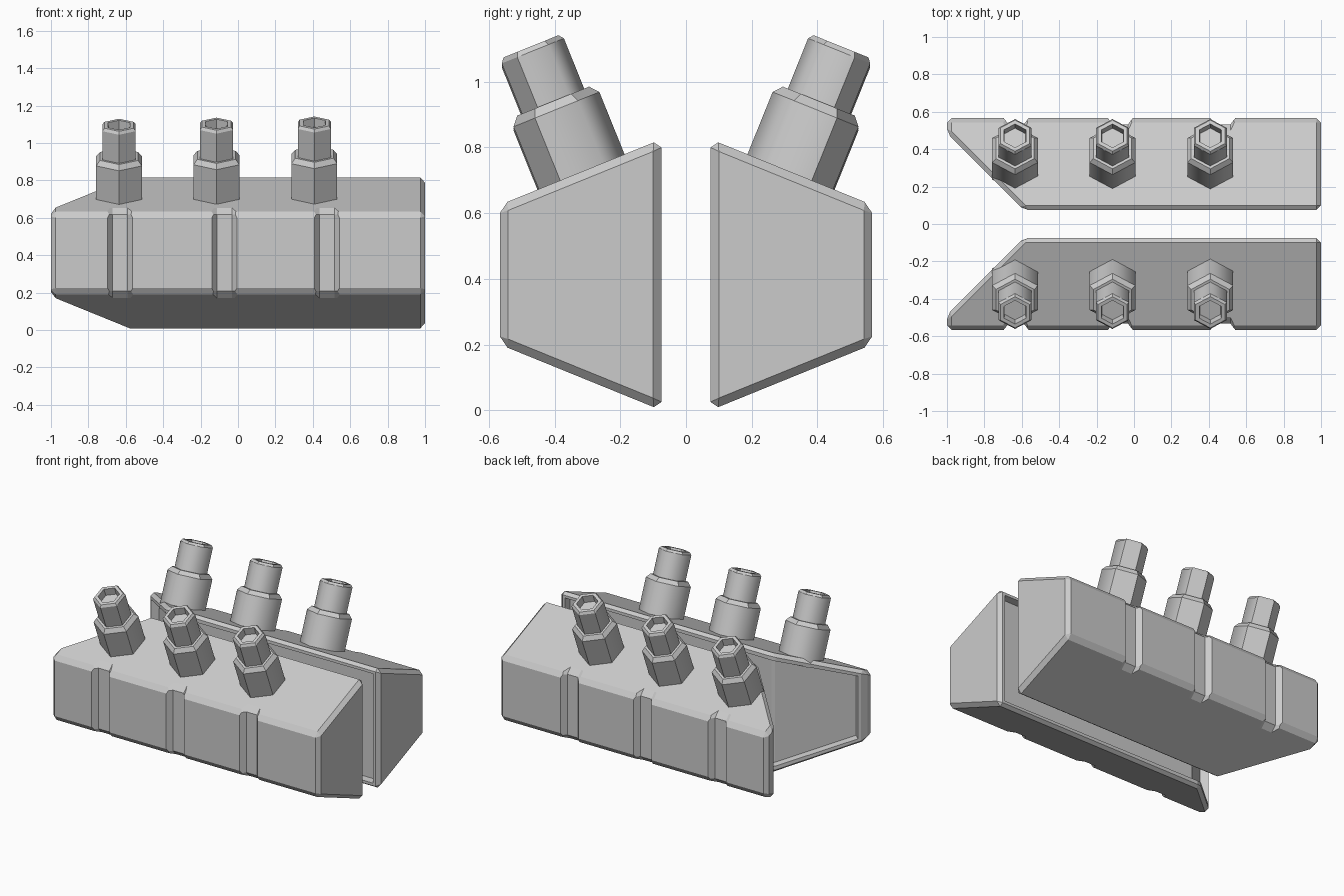
import bpy, bmesh, math
from mathutils import Matrix, Vector

cube = bpy.data.objects.get("Cube")
if cube:
    bpy.data.objects.remove(cube, do_unlink=True)

GREY = (0.6, 0.6, 0.6, 1)
metal = bpy.data.materials.new("plain grey")
metal.use_nodes = True
metal.diffuse_color = GREY
metal.node_tree.nodes["Principled BSDF"].inputs["Base Color"].default_value = GREY


def make_object(name, bm):
    bmesh.ops.recalc_face_normals(bm, faces=bm.faces)
    mesh = bpy.data.meshes.new(name)
    bm.to_mesh(mesh)
    bm.free()
    mesh.materials.append(metal)
    obj = bpy.data.objects.new(name, mesh)
    bpy.context.scene.collection.objects.link(obj)
    return obj


def loft(bm, rings):
    """Skin a list of closed rings and cap both ends."""
    rows = [[bm.verts.new(p) for p in ring] for ring in rings]
    for a, b in zip(rows, rows[1:]):
        for i in range(len(a)):
            j = (i + 1) % len(a)
            bm.faces.new((a[i], a[j], b[j], b[i]))
    bm.faces.new(rows[0])
    bm.faces.new(rows[-1])


def mirror_y(obj):
    mod = obj.modifiers.new("mirror", "MIRROR")
    mod.use_axis = (False, True, False)
    mod.use_mirror_merge = False


MID, INNER, OUTER = 0.4125, 0.075, 0.567   # section centre height, inner and outer y

# Housing: tapered section, slanted end, chamfered edges
bm = bmesh.new()
section = [(INNER, 0), (OUTER, 0.2), (OUTER, 2 * MID - 0.2), (INNER, 2 * MID)]
loft(bm, [[(x, y, z) for y, z in section] for x in (-1, 1)])
cut = bmesh.ops.bisect_plane(bm, geom=bm.verts[:] + bm.edges[:] + bm.faces[:],
                             plane_co=(-0.59, INNER, 0), plane_no=(-1, -1, 0),
                             clear_outer=True)
bmesh.ops.holes_fill(bm, edges=[e for e in bm.edges if e.is_boundary], sides=0)
bmesh.ops.recalc_face_normals(bm, faces=bm.faces)
bmesh.ops.bevel(bm, geom=bm.edges[:], offset=0.025, segments=1, affect="EDGES")
bm.normal_update()

# Shallow recess across the inner face and the slanted end
panel = [f for f in bm.faces
         if f.normal.y < -0.6 and abs(f.normal.z) < 0.05 and f.normal.x < 0.3]
bmesh.ops.inset_region(bm, faces=panel, thickness=0.025, depth=0)
bmesh.ops.inset_region(bm, faces=panel, thickness=0.004, depth=-0.05)
housing = make_object("housing", bm)

# Grooves wrapping the outer side
bm = bmesh.new()
for x in (-0.63, -0.073, 0.475):
    rings = []
    for dx, depth in ((-0.075, -0.01), (-0.04, 0.035), (0.04, 0.035), (0.075, -0.01)):
        y = OUTER - depth
        half = [(0.7, 0.285), (0.455, 0.285), (y, 0.205)]
        outline = [(a, MID + h) for a, h in half] + [(a, MID - h) for a, h in reversed(half)]
        rings.append([(x + dx, a, z) for a, z in outline])
    loft(bm, rings)
cutter = make_object("groove_cutter", bm)
cutter.hide_render = True
cutter.display_type = "WIRE"
boolean = housing.modifiers.new("grooves", "BOOLEAN")
boolean.operation = "DIFFERENCE"
boolean.object = cutter
boolean.solver = "EXACT"
mirror_y(housing)

# Stepped hexagonal pipes with a hollow tip, tilted outward
steps = [(0.141, -0.45), (0.141, -0.207), (0.118, -0.18), (0.102, -0.18),
         (0.102, -0.015), (0.09, 0), (0.068, 0), (0.064, -0.05)]
for name, x, rise in (("right", -0.636, -0.006), ("middle", -0.115, 0), ("left", 0.408, 0.006)):
    bm = bmesh.new()
    loft(bm, [[(r * math.sin(k * math.pi / 3), r * math.cos(k * math.pi / 3), z)
               for k in range(6)] for r, z in steps])
    # Round shading on the inward half of the sides, crisp hexagon elsewhere
    for f in bm.faces:
        f.smooth = len(f.verts) == 4
    for e in bm.edges:
        a, b = (v.co for v in e.verts)
        upright = abs(a.z - b.z) > 0.1
        e.smooth = upright and (a.y + b.y) < 0
    tilt = Matrix.Translation(Vector((x, 0.472, 1.102 + rise))) @ Matrix.Rotation(math.radians(-22), 4, "X")
    bm.transform(tilt)
    mirror_y(make_object(name + "_pipes", bm))
